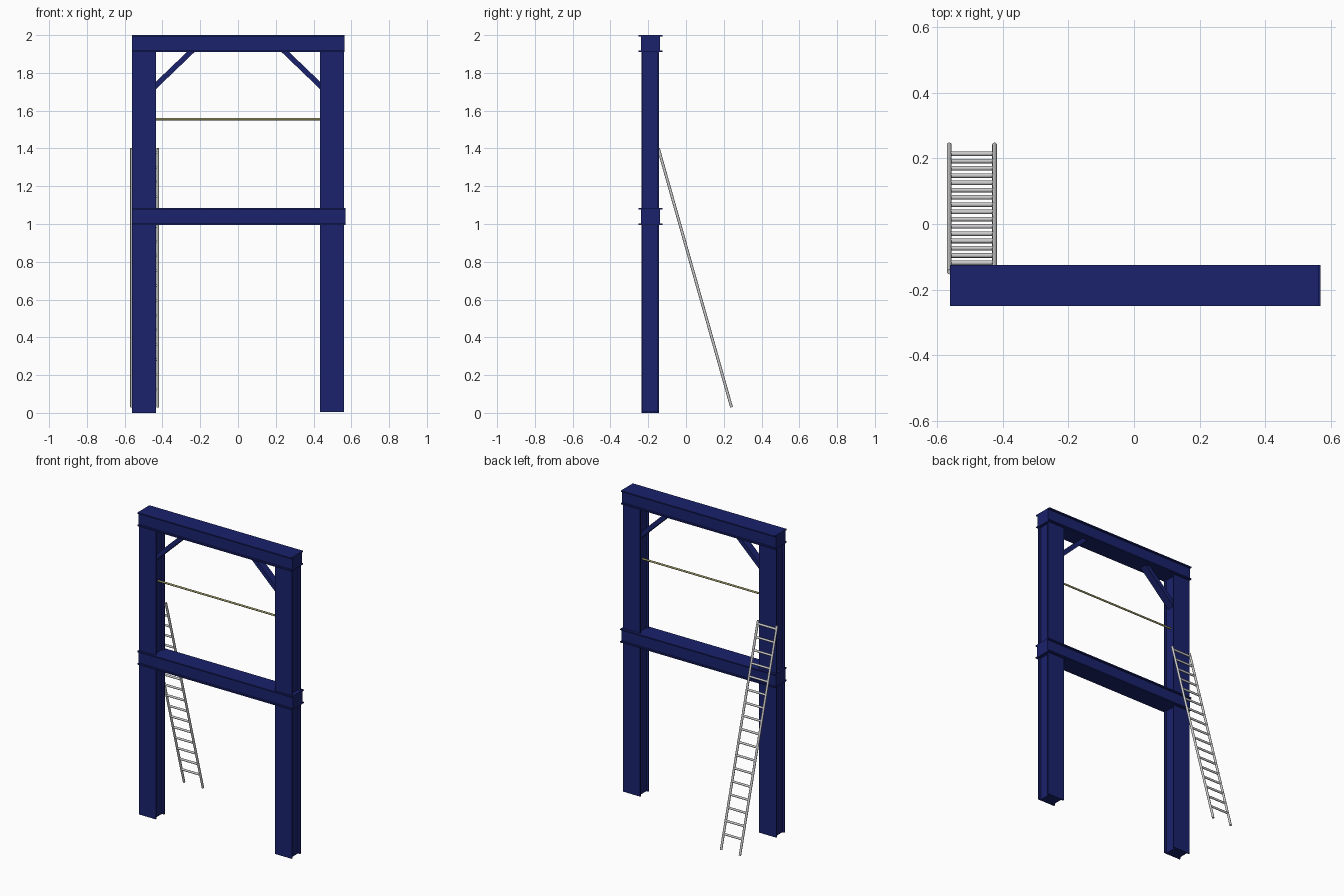
import bpy, bmesh, math
from mathutils import Vector, Matrix

if "Cube" in bpy.data.objects:
    bpy.data.objects.remove(bpy.data.objects["Cube"])


def material(name, rgb):
    m = bpy.data.materials.new(name)
    m.diffuse_color = (*rgb, 1)
    m.use_nodes = True
    m.node_tree.nodes["Principled BSDF"].inputs["Base Color"].default_value = m.diffuse_color
    return m


BLUE = material("blue_paint", (0.010, 0.016, 0.15))
OLIVE = material("olive_rope", (0.35, 0.33, 0.14))
Y = -0.19  # plane of the steel frame


def make_object(name, bm, mat=None):
    bmesh.ops.recalc_face_normals(bm, faces=bm.faces)
    me = bpy.data.meshes.new(name)
    bm.to_mesh(me)
    bm.free()
    ob = bpy.data.objects.new(name, me)
    bpy.context.collection.objects.link(ob)
    if mat:
        me.materials.append(mat)
    return ob


def i_beam(name, start, run, flange_dir, depth_dir, width=0.125, depth=0.093, t=0.008, web=0.095):
    """Extrude a section with a thick core and lipped flanges along run."""
    w, d, k = width / 2, depth / 2, web / 2
    half = [(k, -d + t), (w, -d + t), (w, -d), (-w, -d), (-w, -d + t), (-k, -d + t)]
    section = half + [(-u, -v) for u, v in half]
    f, g = Vector(flange_dir), Vector(depth_dir)
    bm = bmesh.new()
    face = bm.faces.new([bm.verts.new(Vector(start) + f * u + g * v) for u, v in section])
    ext = bmesh.ops.extrude_face_region(bm, geom=[face], use_keep_orig=True)
    moved = [e for e in ext["geom"] if isinstance(e, bmesh.types.BMVert)]
    bmesh.ops.translate(bm, verts=moved, vec=Vector(run))
    return make_object(name, bm, BLUE)


def add_rod(bm, a, b, r, n=12):
    a, b = Vector(a), Vector(b)
    rot = (b - a).to_track_quat('Z', 'Y').to_matrix().to_4x4()
    bmesh.ops.create_cone(bm, cap_ends=True, segments=n, radius1=r, radius2=r,
                          depth=(b - a).length,
                          matrix=Matrix.Translation((a + b) / 2) @ rot)


def smooth(ob):
    bpy.ops.object.select_all(action='DESELECT')
    ob.select_set(True)
    bpy.context.view_layer.objects.active = ob
    bpy.ops.object.shade_smooth_by_angle(angle=math.radians(40))


# Columns, flanges facing front and back
for side, s, z0 in (("left", -1, 0.0), ("right", 1, 0.005)):
    i_beam(side + "_column", (s * 0.4975, Y, z0), (0, 0, 1.995 - z0), (1, 0, 0), (0, 1, 0))

# Cross beams, flanges facing up and down
i_beam("top_beam", (-0.56, Y + 0.002, 1.955), (1.124, 0, 0), (0, 1, 0), (0, 0, 1), depth=0.09, web=0.1)
i_beam("middle_beam", (-0.56, Y + 0.002, 1.04), (1.129, 0, 0), (0, 1, 0), (0, 0, 1), depth=0.09, web=0.1)

# Corner braces
for side, s in (("left", -1), ("right", 1)):
    bm = bmesh.new()
    a, b = Vector((s * 0.48, Y, 1.69)), Vector((s * 0.23, Y, 1.93))
    ang = math.atan2(b.z - a.z, b.x - a.x)
    bmesh.ops.create_cube(bm, size=1, matrix=Matrix.Translation((a + b) / 2)
                          @ Matrix.Rotation(-ang, 4, 'Y')
                          @ Matrix.Diagonal(((b - a).length, 0.05, 0.028, 1)))
    make_object(side + "_brace", bm, BLUE)

# Safety line between the columns
bm = bmesh.new()
add_rod(bm, (-0.48, Y, 1.555), (0.48, Y, 1.555), 0.006)
smooth(make_object("safety_line", bm, OLIVE))

# Leaning ladder: two rails and evenly spaced rungs
foot, head = Vector((0, 0.241, 0.03)), Vector((0, -0.146, 1.40))
bm = bmesh.new()
for x in (-0.563, -0.425):
    off = Vector((x, 0, 0))
    add_rod(bm, foot + off, head + off, 0.0075)
smooth(make_object("ladder_rails", bm))

bm = bmesh.new()
RUNGS = 17
for i in range(RUNGS):
    p = foot.lerp(head, 0.07 + 0.915 * i / (RUNGS - 1))
    add_rod(bm, p + Vector((-0.563, 0, 0)), p + Vector((-0.425, 0, 0)), 0.007)
smooth(make_object("ladder_rungs", bm))
